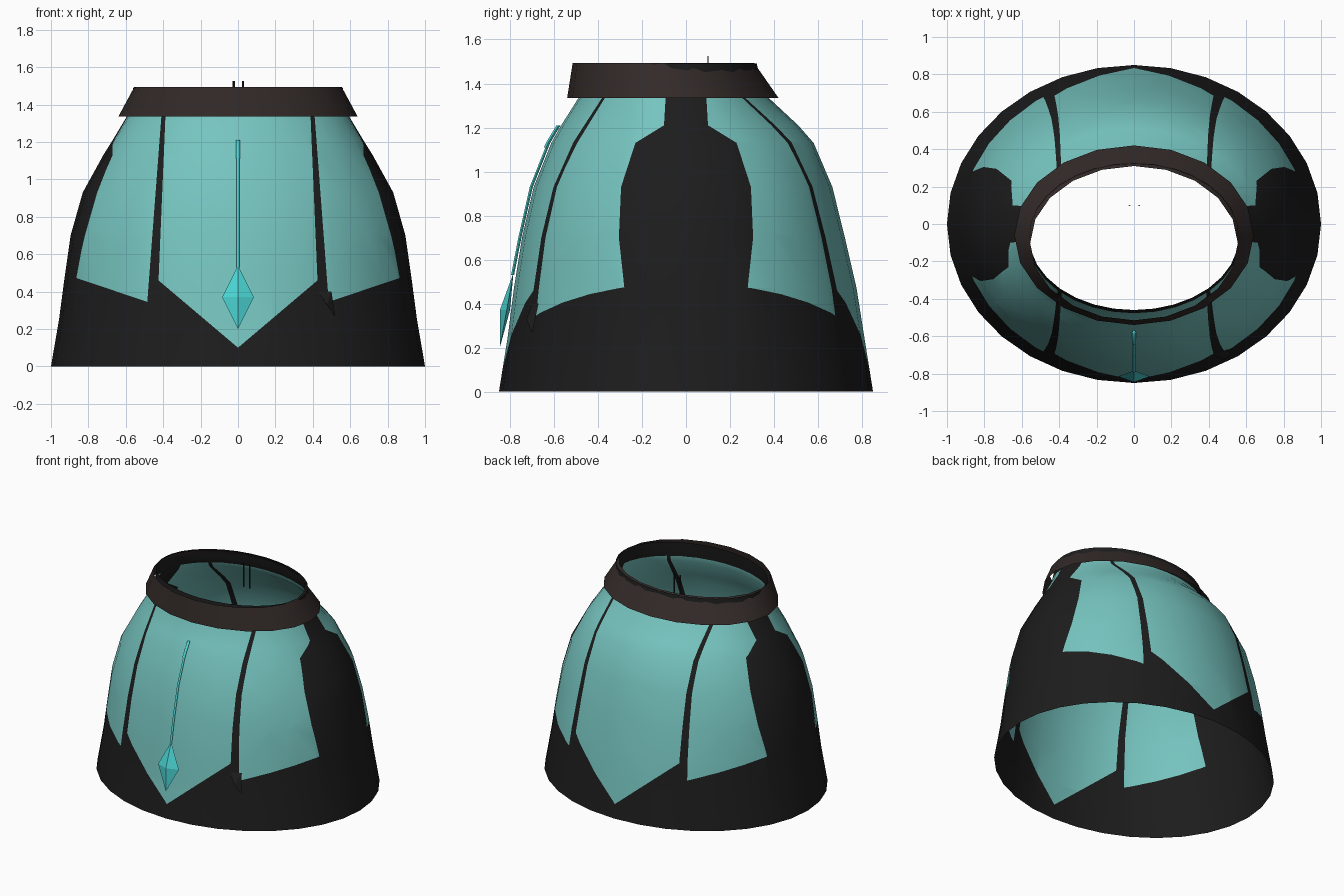
import bpy, bmesh, math
from mathutils import Vector

if "Cube" in bpy.data.objects:
    bpy.data.objects.remove(bpy.data.objects["Cube"])


def material(name, rgb):
    m = bpy.data.materials.new(name)
    m.diffuse_color = (*rgb, 1)
    m.use_nodes = True
    m.node_tree.nodes["Principled BSDF"].inputs["Base Color"].default_value = m.diffuse_color
    return m


BLACK = material("black_cloth", (0.012, 0.012, 0.012))
TEAL = material("teal_panel", (0.18, 0.55, 0.52))
BROWN = material("brown_leather", (0.032, 0.023, 0.021))
CYAN = material("cyan_crystal", (0.07, 0.66, 0.65))


def finish(name, bm, mats, angle=None):
    me = bpy.data.meshes.new(name)
    bm.to_mesh(me)
    bm.free()
    ob = bpy.data.objects.new(name, me)
    bpy.context.collection.objects.link(ob)
    for m in mats:
        me.materials.append(m)
    if angle:
        bpy.ops.object.select_all(action='DESELECT')
        ob.select_set(True)
        bpy.context.view_layer.objects.active = ob
        bpy.ops.object.shade_smooth_by_angle(angle=math.radians(angle))
    return ob


def loft(rings, sides, caps=False):
    """Rings are (z, x radius, front y, back y, x centre)."""
    bm = bmesh.new()
    rows = []
    for z, rx, yf, yb, cx in rings:
        row = []
        for i in range(sides):
            a = 2 * math.pi * i / sides
            row.append(bm.verts.new((cx + rx * math.cos(a),
                                     (yf + yb) / 2 + (yb - yf) / 2 * math.sin(a), z)))
        rows.append(row)
    for lo, hi in zip(rows, rows[1:]):
        for i in range(sides):
            j = (i + 1) % sides
            bm.faces.new((lo[i], lo[j], hi[j], hi[i]))
    if caps:
        bm.faces.new(rows[0][::-1])
        bm.faces.new(rows[-1])
    return bm


def cut(bm, a, b, axis, keep):
    """Cut the kept faces along the line a-b drawn in the (axis, z) plane."""
    faces = [f for f in bm.faces if keep(f.calc_center_median())]
    geom = set(faces)
    for f in faces:
        geom.update(f.edges)
        geom.update(f.verts)
    du, dz = b[0] - a[0], b[1] - a[1]
    co, no = Vector((0, 0, a[1])), Vector((0, 0, -du))
    co[axis], no[axis] = a[0], dz
    bmesh.ops.bisect_plane(bm, geom=list(geom), dist=1e-5, plane_co=co, plane_no=no.normalized())


def on_line(line, t, known):
    """Coordinate on a line: known=1 gives u at height t, known=0 gives z at u=t."""
    (u0, z0), (u1, z1) = line
    if known:
        return u0 + (u1 - u0) * (t - z0) / (z1 - z0)
    return z0 + (z1 - z0) * (t - u0) / (u1 - u0)


# Skirt shell
SHELL = [(0, 1.0, .85, .85), (.25, .957, .81, .81), (.47, .928, .782, .775),
         (.70, .895, .745, .722), (.93, .83, .692, .665), (1.13, .72, .612, .58),
         (1.21, .67, .567, .51), (1.34, .592, .485, .37), (1.38, .575, .477, .35),
         (1.42, .565, .47, .335), (1.49, .56, .46, .322)]
bm = loft([(z, rx, -f, b, 0) for z, rx, f, b in SHELL], 32)

# Panel borders: centre panel, side panel and its stepped edge at the hip
CENTRE_SIDE = ((.387, 1.36), (.425, .46))
CENTRE_V = ((0, .10), (.425, .46))
SIDE_INNER = ((.408, 1.36), (.485, .345))
SIDE_BOTTOM = ((.485, .345), (.87, .475))
HIP = [(.09, 1.38), (.10, 1.21), (.23, 1.13), (.295, .93), (.305, .70), (.28, .47), (.28, .25)]

for s in (1, -1):
    for line in (CENTRE_SIDE, CENTRE_V, SIDE_INNER, SIDE_BOTTOM):
        a, b = [(u * s, z) for u, z in line]
        cut(bm, a, b, 0, lambda c: c.x * s > 0 and c.z < 1.38)
    for p, q in zip(HIP, HIP[1:]):
        cut(bm, (p[0] * s, p[1]), (q[0] * s, q[1]), 1,
            lambda c: c.y * s > 0 and abs(c.x) > .4 and q[1] < c.z < p[1])


def is_teal(c):
    ax, ay = abs(c.x), abs(c.y)
    if c.z > 1.38:
        return False
    if ax < on_line(CENTRE_SIDE, c.z, 1):
        return c.z > on_line(CENTRE_V, ax, 0)
    if ax < on_line(SIDE_INNER, c.z, 1) or c.z < on_line(SIDE_BOTTOM, ax, 0):
        return False
    for p, q in zip(HIP, HIP[1:]):
        if q[1] < c.z <= p[1]:
            return ay > on_line((p, q), c.z, 1)
    return False


for f in bm.faces:
    f.material_index = int(is_teal(f.calc_center_median()))
finish("skirt", bm, [BLACK, TEAL], 50)

# Belt: an open flared band
finish("belt", loft([(1.335, .64, -.54, .42, 0), (1.493, .555, -.515, .31, 0)], 20), [BROWN], 30)

# Chain hanging down the front, with a thicker clasp on top
def strand(name, pts, r):
    finish(name, loft([(z, r, y - r, y + r, 0) for z, y in pts], 6, True), [CYAN], 60)


strand("chain", [(.53, -.788), (.70, -.755), (.93, -.703), (1.13, -.624), (1.2, -.583)], .008)
strand("chain_clasp", [(1.11, -.636), (1.13, -.627), (1.21, -.579)], .011)

# Faceted crystal pendant
bm = bmesh.new()
top, low, mid, left, right, back = [bm.verts.new(p) for p in (
    (0, -.784, .54), (0, -.846, .20), (0, -.846, .37),
    (-.085, -.815, .37), (.085, -.815, .37), (0, -.80, .37))]
for l, r in ((left, mid), (mid, right), (right, back), (back, left)):
    bm.faces.new((l, r, top))
    bm.faces.new((r, l, low))
finish("pendant", bm, [CYAN])

# Small cloth fold beside the centre panel
bm = bmesh.new()
a, b, c, d = [bm.verts.new(p) for p in (
    (.425, -.70, .40), (.50, -.67, .40), (.52, -.70, .265), (.475, -.725, .33))]
for tri in ((a, d, b), (a, c, d), (d, c, b), (a, b, c)):
    bm.faces.new(tri)
bmesh.ops.recalc_face_normals(bm, faces=bm.faces)
finish("cloth_fold", bm, [BLACK])

# Pair of thin pins inside the waist
for side, x in (("left", -.023), ("right", .027)):
    pin = [(z, .006, .097, .103, x) for z in (1.35, 1.525)]
    finish("pin_" + side, loft(pin, 4, True), [BLACK])
